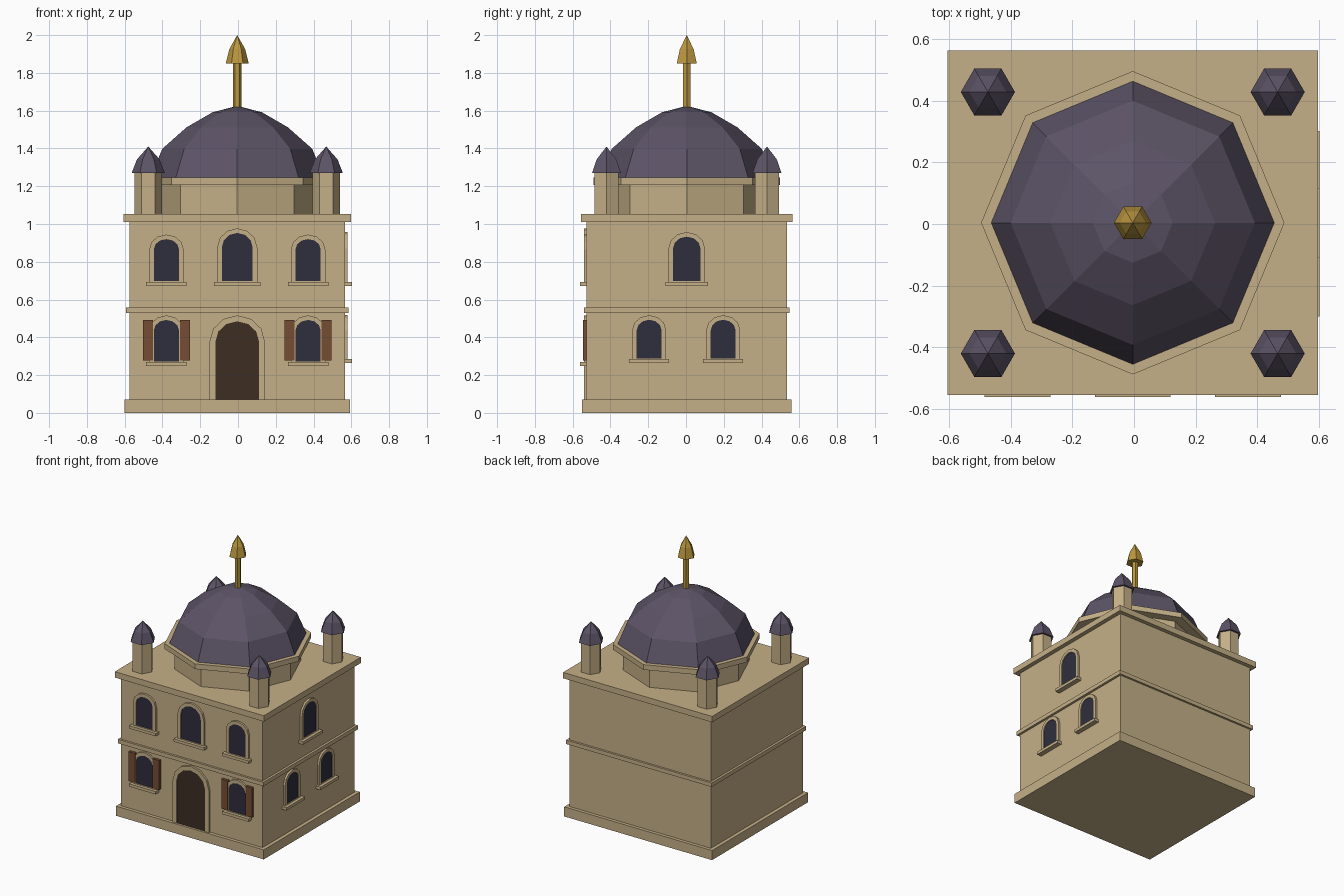
import bpy, bmesh, math
from mathutils import Vector

if "Cube" in bpy.data.objects:
    bpy.data.objects.remove(bpy.data.objects["Cube"])

CX, CY = -0.004, 0.004          # building centre
HX, HY = 0.571, 0.53            # half width and depth of the walls


def material(name, rgb):
    m = bpy.data.materials.new(name)
    m.diffuse_color = (*rgb, 1)
    m.use_nodes = True
    m.node_tree.nodes["Principled BSDF"].inputs["Base Color"].default_value = m.diffuse_color
    return m


STONE = material("sandstone", (0.56, 0.435, 0.245))
ROOF = material("violet_slate", (0.108, 0.088, 0.135))
GOLD = material("gold", (0.50, 0.31, 0.05))
GLASS = material("dark_glass", (0.028, 0.027, 0.048))
DOOR = material("dark_wood", (0.045, 0.026, 0.016))
SHUTTER = material("brown_wood", (0.18, 0.075, 0.034))


def finish(bm, name, mat):
    bmesh.ops.recalc_face_normals(bm, faces=bm.faces)
    mesh = bpy.data.meshes.new(name)
    bm.to_mesh(mesh)
    bm.free()
    mesh.materials.append(mat)
    ob = bpy.data.objects.new(name, mesh)
    bpy.context.collection.objects.link(ob)
    return ob


def block(name, hx, hy, z0, z1):
    """Box centred on the building."""
    bm = bmesh.new()
    bmesh.ops.create_cube(bm, size=1)
    for v in bm.verts:
        v.co = (CX + v.co.x * 2 * hx, CY + v.co.y * 2 * hy,
                z0 + (v.co.z + 0.5) * (z1 - z0))
    return finish(bm, name, STONE)


def turned(name, sides, profile, mat, x=0, y=0):
    """Closed faceted solid of revolution from (radius, height) pairs."""
    bm = bmesh.new()
    rings = []
    for r, z in profile:
        n = sides if r > 0 else 1
        rings.append([bm.verts.new((CX + x + r * math.cos(math.tau * i / sides),
                                    CY + y + r * math.sin(math.tau * i / sides), z))
                      for i in range(n)])
    for a, b in zip(rings, rings[1:]):
        for i in range(sides):
            j = (i + 1) % sides
            bm.faces.new((a[i], a[j], b[0]) if len(b) == 1 else (a[i], a[j], b[j], b[i]))
    for ring in (rings[0], rings[-1]):
        if len(ring) > 1:
            bm.faces.new(ring)
    return finish(bm, name, mat)


def front(u, z, out):
    return Vector((CX + u, CY - HY - out, z))


def right(u, z, out):
    return Vector((CX + HX + out, CY + u, z))


def plate(name, wall, outline, depth, mat, sink=0.0):
    """Outline on a wall, extruded outwards by depth."""
    bm = bmesh.new()
    back = [bm.verts.new(wall(u, z, -sink)) for u, z in outline]
    face = [bm.verts.new(wall(u, z, depth)) for u, z in outline]
    bm.faces.new(back)
    bm.faces.new(face)
    for i in range(len(face)):
        j = (i + 1) % len(face)
        bm.faces.new((back[i], back[j], face[j], face[i]))
    return finish(bm, name, mat)


def rect(u0, u1, z0, z1):
    return [(u0, z0), (u1, z0), (u1, z1), (u0, z1)]


def arch(u, half, z0, spring, top, segs=6):
    pts = [(u + half, z0)]
    for i in range(segs + 1):
        a = math.pi * i / segs
        pts.append((u + half * math.cos(a), spring + (top - spring) * math.sin(a)))
    return pts + [(u - half, z0)]


def opening(name, wall, u, half, z0, spring, top, border=0.024, fill=GLASS, sill=True):
    """Arched pane with a raised surround and an optional sill."""
    inner = arch(u, half, z0, spring, top)
    outer = arch(u, half + border, z0, spring, top + border)
    plate(name + "_pane", wall, inner, 0.008, fill)
    plate(name + "_surround", wall, outer + inner[::-1], 0.014, STONE)
    if sill:
        w = half + border + 0.016
        plate(name + "_sill", wall, rect(u - w, u + w, z0 - 0.025, z0 - 0.004), 0.036, STONE)
        plate(name + "_lower_rail", wall,
              rect(u - half - border, u + half + border, z0 - 0.006, z0), 0.014, STONE)


# Walls with plinth, floor band and cornice
block("plinth", 0.597, 0.554, 0, 0.07)
block("walls", HX, HY, 0.07, 1.01)
block("floor_band", 0.588, 0.545, 0.528, 0.557)
block("cornice", 0.602, 0.56, 1.01, 1.053)

# Octagonal drum, ledge and dome
turned("drum", 8, [(0.425, 1.053), (0.425, 1.207)], STONE)
turned("drum_ledge", 8, [(0.493, 1.207), (0.493, 1.245)], STONE)
turned("dome", 8, [(0.46, 1.245), (0.397, 1.398), (0.268, 1.512),
                   (0.13, 1.592), (0, 1.625)], ROOF)

# Spire
turned("spire_rod", 6, [(0.022, 1.60), (0.022, 1.85)], GOLD)
turned("spire_tip", 6, [(0.061, 1.85), (0.042, 1.926), (0, 2.0)], GOLD)

# Corner turrets
for sx in (-1, 1):
    for sy in (-1, 1):
        x, y = sx * 0.471, sy * 0.425
        turned("turret", 6, [(0.073, 1.053), (0.073, 1.27)], STONE, x, y)
        turned("turret_cap", 6, [(0.088, 1.27), (0.06, 1.342), (0, 1.41)], ROOF, x, y)

# Front door and windows
opening("door", front, 0, 0.116, 0.07, 0.375, 0.485, border=0.031, fill=DOOR, sill=False)
opening("upper_middle_window", front, 0, 0.082, 0.697, 0.875, 0.953)
for u in (-0.375, 0.375):
    opening("upper_window", front, u, 0.067, 0.697, 0.865, 0.92)
    opening("lower_window", front, u, 0.067, 0.273, 0.435, 0.492)
    for s in (-1, 1):
        a, b = sorted((u + s * 0.072, u + s * 0.124))
        plate("shutter", front, rect(a, b, 0.278, 0.493), 0.02, SHUTTER)

# Right side windows
opening("side_upper_window", right, 0, 0.073, 0.697, 0.87, 0.933)
for u in (-0.199, 0.193):
    opening("side_lower_window", right, u, 0.066, 0.289, 0.437, 0.493)
